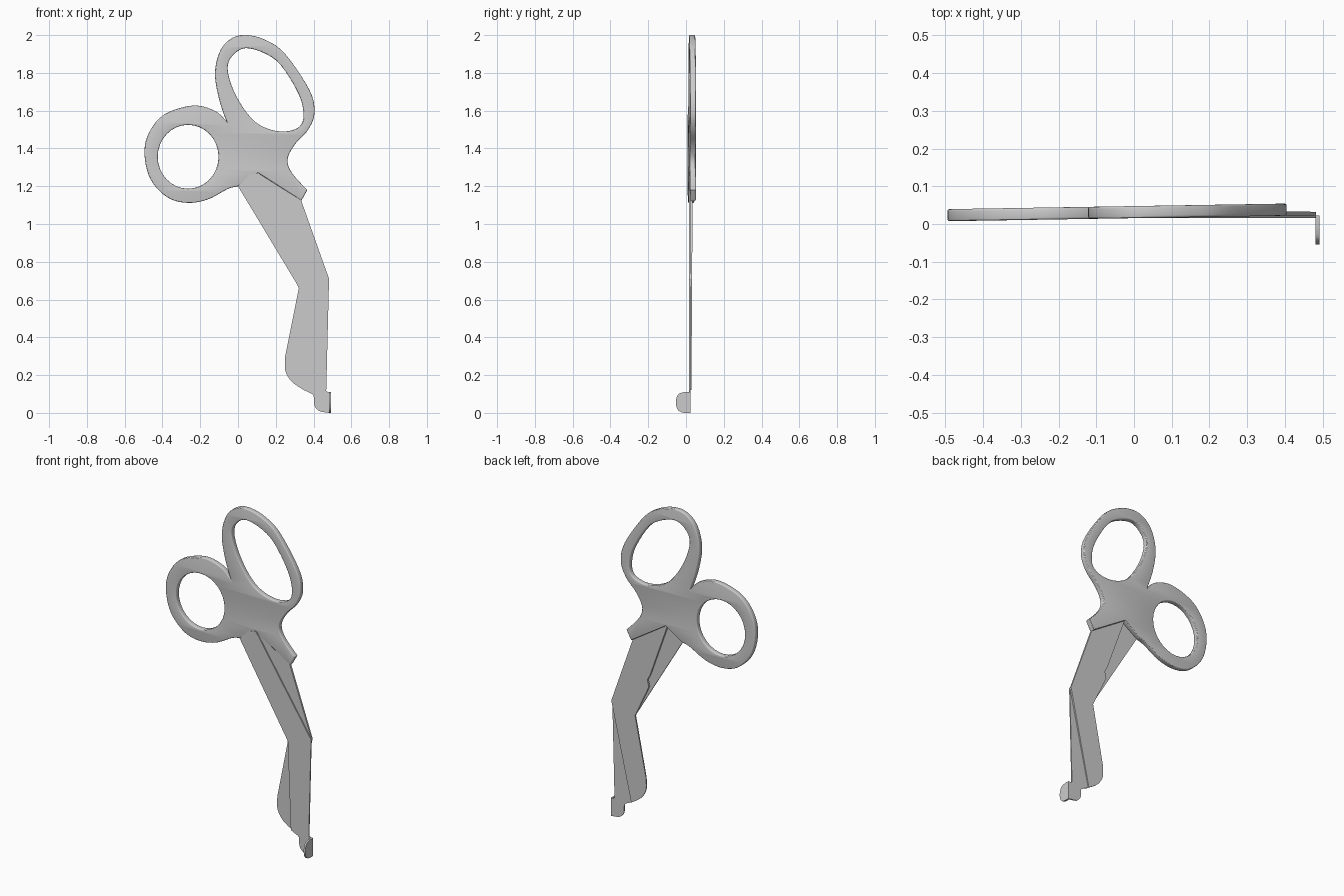
import bpy, bmesh, math
from mathutils import Vector

if "Cube" in bpy.data.objects:
    bpy.data.objects.remove(bpy.data.objects["Cube"])


def smooth_path(pts, closed=False, steps=5):
    """Catmull-Rom curve through 2D points; the ends of an open run stay sharp."""
    p = [Vector(q) for q in pts]
    n, out = len(p), []
    for i in range(n if closed else n - 1):
        if closed:
            a, b, c, d = (p[(i + k) % n] for k in (-1, 0, 1, 2))
        else:
            a, b, c, d = p[max(i - 1, 0)], p[i], p[i + 1], p[min(i + 2, n - 1)]
        for s in range(steps):
            t = s / steps
            out.append(0.5 * (2 * b + (c - a) * t + (2 * a - 5 * b + 4 * c - d) * t * t
                              + (3 * b - a - 3 * c + d) * t ** 3))
    if not closed:
        out.append(p[-1])
    return out


def plate(name, loops, place, half=0.5, bevel=0.0, angle=30):
    """Fill 2D loops (inner loops become holes), thicken, then map into place."""
    cu = bpy.data.curves.new(name, 'CURVE')
    cu.dimensions, cu.fill_mode = '2D', 'BOTH'
    cu.extrude, cu.bevel_depth, cu.offset = half - bevel, bevel, -bevel
    cu.bevel_resolution = 2
    for loop in loops:
        sp = cu.splines.new('POLY')
        sp.points.add(len(loop) - 1)
        for pt, q in zip(sp.points, loop):
            pt.co = (q[0], q[1], 0, 1)
        sp.use_cyclic_u = True
    tmp = bpy.data.objects.new(name + "_profile", cu)
    bpy.context.collection.objects.link(tmp)
    dg = bpy.context.evaluated_depsgraph_get()
    me = bpy.data.meshes.new_from_object(tmp.evaluated_get(dg))
    bpy.data.objects.remove(tmp)
    bm = bmesh.new()
    bm.from_mesh(me)
    bmesh.ops.remove_doubles(bm, verts=bm.verts, dist=1e-5)
    for v in bm.verts:
        v.co = place(*v.co)
    bmesh.ops.recalc_face_normals(bm, faces=bm.faces)
    bm.to_mesh(me)
    bm.free()
    ob = bpy.data.objects.new(name, me)
    bpy.context.collection.objects.link(ob)
    bpy.ops.object.select_all(action='DESELECT')
    ob.select_set(True)
    bpy.context.view_layer.objects.active = ob
    bpy.ops.object.shade_smooth_by_angle(angle=math.radians(angle))
    return ob


# Handle outline: small ring, large ring, collar and the V where the blades enter
small_ring = smooth_path([(0, 1.20), (-0.055, 1.185), (-0.16, 1.13), (-0.267, 1.112), (-0.372, 1.14),
                          (-0.462, 1.235), (-0.495, 1.367), (-0.473, 1.48), (-0.39, 1.58),
                          (-0.24, 1.627), (-0.124, 1.60), (-0.062, 1.545)])
large_ring = smooth_path([(-0.062, 1.545), (-0.10, 1.66), (-0.122, 1.80), (-0.093, 1.92), (-0.03, 1.985),
                          (0.05, 2.0), (0.15, 1.972), (0.25, 1.90), (0.378, 1.71), (0.405, 1.59),
                          (0.372, 1.50), (0.30, 1.42), (0.262, 1.34), (0.288, 1.267), (0.367, 1.18)])
outline = small_ring + large_ring[1:] + [(0.335, 1.123), (0.105, 1.27)]
large_hole = smooth_path([(0.06, 1.93), (-0.02, 1.90), (-0.055, 1.82), (-0.008, 1.675), (0.092, 1.54),
                          (0.22, 1.49), (0.325, 1.515), (0.346, 1.595), (0.31, 1.71), (0.203, 1.865)],
                         closed=True)
small_hole = [(-0.264 + 0.161 * math.cos(a), 1.356 + 0.169 * math.sin(a))
              for a in (i * math.tau / 32 for i in range(32))]
plate("handles", [outline, large_hole, small_hole],
      lambda x, z, t: (x, 0.0315 + 0.0165 * x + t, z), half=0.016, bevel=0.006)

# Front blade, running from the small handle down to the flat foot
foot_edge = smooth_path([(0.346, 0.122), (0.375, 0.108), (0.40, 0.092), (0.404, 0.042),
                         (0.43, 0.01), (0.483, 0.0)], steps=3)
front = [(0.0, 1.20), (0.325, 0.66)] + foot_edge + [(0.483, 0.108), (0.467, 0.115),
                                                  (0.482, 0.71), (0.11, 1.27), (0.06, 1.26)]
plate("front_blade", [front], lambda x, z, t: (x, 0.019 + 0.007 * t, z))

# Back blade with a rounded tip, a small notch and a slight taper
tip = smooth_path([(0.25, 0.30), (0.25, 0.225), (0.285, 0.165), (0.35, 0.12)], steps=4)
back = [(0.10, 1.29), (0.10, 1.27), (0.218, 0.94), (0.238, 0.90), (0.228, 0.86), (0.322, 0.66)] + tip \
    + [(0.482, 0.71), (0.335, 1.123), (0.32, 1.16)]
plate("back_blade", [back],
      lambda x, z, t: (x, 0.0225 if t < 0 else 0.028 + 0.006 * z, z))

# Foot flange folded forward from the front blade tip
flange = [(0.0225, 0.0)] + smooth_path([(-0.012, 0.0), (-0.042, 0.014), (-0.054, 0.055),
                                        (-0.042, 0.097), (-0.012, 0.11)]) + [(0.0225, 0.11)]
plate("foot_flange", [flange], lambda y, z, t: (0.4865 + 0.011 * t, y, z))
